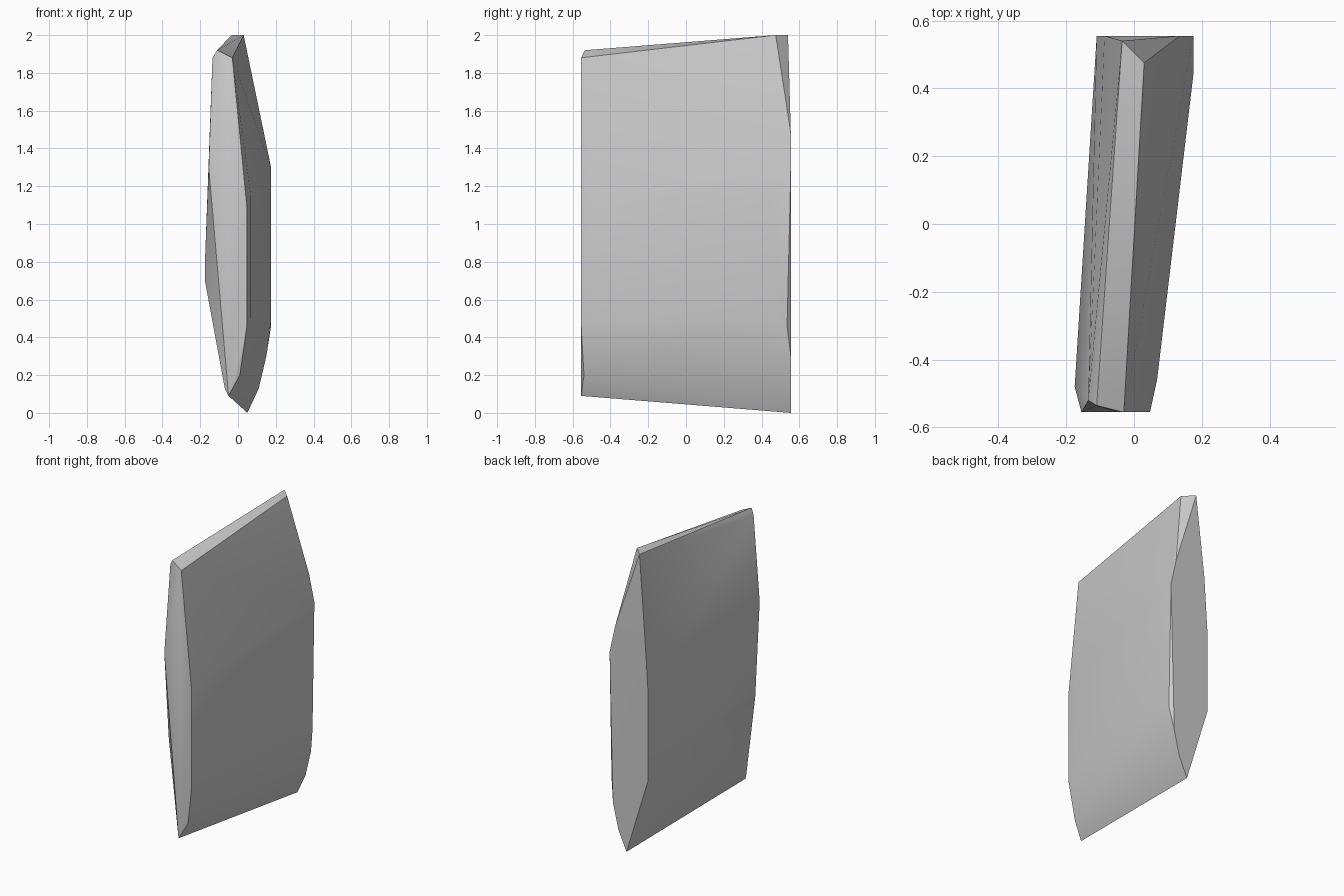
import bpy
import bmesh
import math
from mathutils import Vector

# Remove the default cube
default_cube = bpy.data.objects.get("Cube")
if default_cube:
    bpy.data.objects.remove(default_cube, do_unlink=True)


def make_material(name, colour):
    """Create a plain flat-coloured material."""
    material = bpy.data.materials.new(name)
    material.use_nodes = True
    material.diffuse_color = colour
    shader = material.node_tree.nodes["Principled BSDF"]
    shader.inputs["Base Color"].default_value = colour
    shader.inputs["Roughness"].default_value = 0.8
    return material


def place_outline(outline, depth):
    """Stand an (x, z) outline upright at one depth."""
    return [Vector((x, depth, z)) for x, z in outline]


def build_stone(name, corners, material):
    """Wrap the corners in a convex chipped skin with merged flat facets."""
    mesh = bpy.data.meshes.new(name)
    bm = bmesh.new()
    for corner in corners:
        bm.verts.new(corner)
    result = bmesh.ops.convex_hull(bm, input=bm.verts[:])
    unused = {item for item in result["geom_interior"] + result["geom_unused"]
              if isinstance(item, bmesh.types.BMVert)}
    bmesh.ops.delete(bm, geom=list(unused), context="VERTS")
    bmesh.ops.dissolve_limit(bm, angle_limit=math.radians(1),
                             verts=bm.verts[:], edges=bm.edges[:])
    bmesh.ops.recalc_face_normals(bm, faces=bm.faces[:])
    bm.to_mesh(mesh)
    bm.free()
    mesh.materials.append(material)
    stone = bpy.data.objects.new(name, mesh)
    bpy.context.collection.objects.link(stone)
    return stone


half_depth = 0.555

# Narrow front end of the slab
front_outline = [(-.05, .09), (.047, .46), (.047, 1.09), (-.03, 1.88),
                 (-.05, 1.88), (-.155, 1.3)]

# Narrow back end of the slab
back_outline = [(.05, 0), (.11, .13), (.15, .3), (.175, 1.3), (.135, 1.48),
                (-.087, 1.44), (-.11, 1.08), (-.11, .52)]

# Worn corners where chips cut into the ends and the top ridge
chipped_corners = [
    (-.11, -.535, 1.92), (-.135, -.52, 1.88),
    (-.175, -.48, .8), (-.175, -.48, .7), (-.07, -.535, .13),
    (.01, -.54, .2), (.175, .535, .46),
    (.03, .475, 2), (-.035, .54, 2),
]

# Slight swelling of the broad left side
swelling = [(x, y, z) for x, y in ((.068, -.46), (.175, .44))
            for z in (.5, 1.15)]

corners = (place_outline(front_outline, -half_depth)
           + place_outline(back_outline, half_depth)
           + [Vector(point) for point in chipped_corners + swelling])

stone_slab = build_stone("stone_slab", corners,
                         make_material("stone_grey", (.6, .6, .6, 1)))

# Soft broad sides, crisp chipped edges
bpy.ops.object.select_all(action="DESELECT")
stone_slab.select_set(True)
bpy.context.view_layer.objects.active = stone_slab
bpy.ops.object.shade_smooth_by_angle(angle=math.radians(30))
